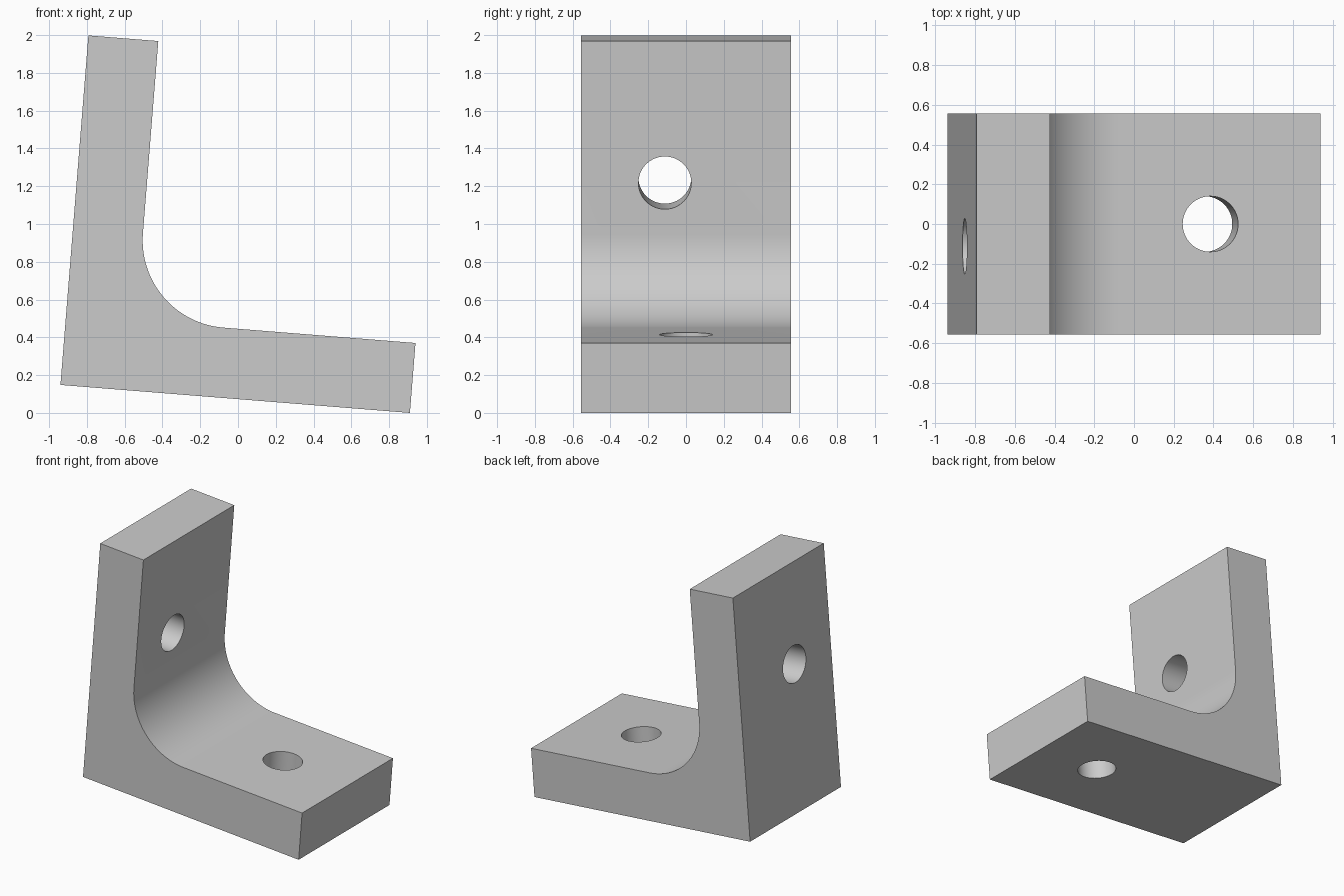
import bpy, bmesh, math
from mathutils import Matrix, Vector

cube = bpy.data.objects.get("Cube")
if cube:
    bpy.data.objects.remove(cube, do_unlink=True)

LEG = 1.856            # length of each leg
THICK = LEG / 5
DEPTH = LEG * 0.6
FILLET = LEG / 4
HOLE_R = 0.14
TILT = math.atan2(0.148, 1.85)

steel = bpy.data.materials.new("plain grey")
steel.use_nodes = True
grey = (0.6, 0.6, 0.6, 1)
steel.diffuse_color = grey
steel.node_tree.nodes["Principled BSDF"].inputs["Base Color"].default_value = grey


def make_object(name, bm):
    bmesh.ops.recalc_face_normals(bm, faces=bm.faces)
    mesh = bpy.data.meshes.new(name)
    bm.to_mesh(mesh)
    bm.free()
    obj = bpy.data.objects.new(name, mesh)
    bpy.context.collection.objects.link(obj)
    obj.data.materials.append(steel)
    return obj


# L-shaped profile with a rounded inner corner, extruded along y
profile = [(0, 0), (LEG, 0), (LEG, THICK)]
centre = THICK + FILLET
steps = 32
for i in range(steps + 1):
    a = -math.pi / 2 * (1 + i / steps)
    profile.append((centre + FILLET * math.cos(a), centre + FILLET * math.sin(a)))
profile += [(THICK, LEG), (0, LEG)]

bm = bmesh.new()
face = bm.faces.new([bm.verts.new((x, -DEPTH / 2, z)) for x, z in profile])
side = bmesh.ops.extrude_face_region(bm, geom=[face])
moved = [v for v in side["geom"] if isinstance(v, bmesh.types.BMVert)]
bmesh.ops.translate(bm, verts=moved, vec=(0, DEPTH, 0))
bracket = make_object("angle_bracket", bm)


# Bolt holes, one through each leg
def drill(name, location, rotation):
    bm = bmesh.new()
    bmesh.ops.create_cone(bm, cap_ends=True, segments=64, radius1=HOLE_R,
                          radius2=HOLE_R, depth=THICK * 2,
                          matrix=Matrix.Translation(location) @ rotation)
    cutter = make_object(name, bm)
    cutter.hide_render = True
    cut = bracket.modifiers.new(name, "BOOLEAN")
    cut.operation = "DIFFERENCE"
    cut.solver = "EXACT"
    cut.object = cutter
    bpy.ops.object.modifier_apply(modifier=cut.name)
    bpy.data.objects.remove(cutter, do_unlink=True)


bpy.ops.object.select_all(action="DESELECT")
bracket.select_set(True)
bpy.context.view_layer.objects.active = bracket
drill("base_hole", Vector((LEG * 0.7, 0, THICK / 2)), Matrix.Identity(4))
drill("wall_hole", Vector((THICK / 2, -0.112, 1.103)), Matrix.Rotation(math.pi / 2, 4, "Y"))

# Lean the bracket so that it rests on the edge of its base
bracket.data.transform(Matrix.Translation((-0.94, 0, LEG * math.sin(TILT)))
                       @ Matrix.Rotation(TILT, 4, "Y"))
bpy.ops.object.shade_smooth_by_angle(angle=math.radians(30))
